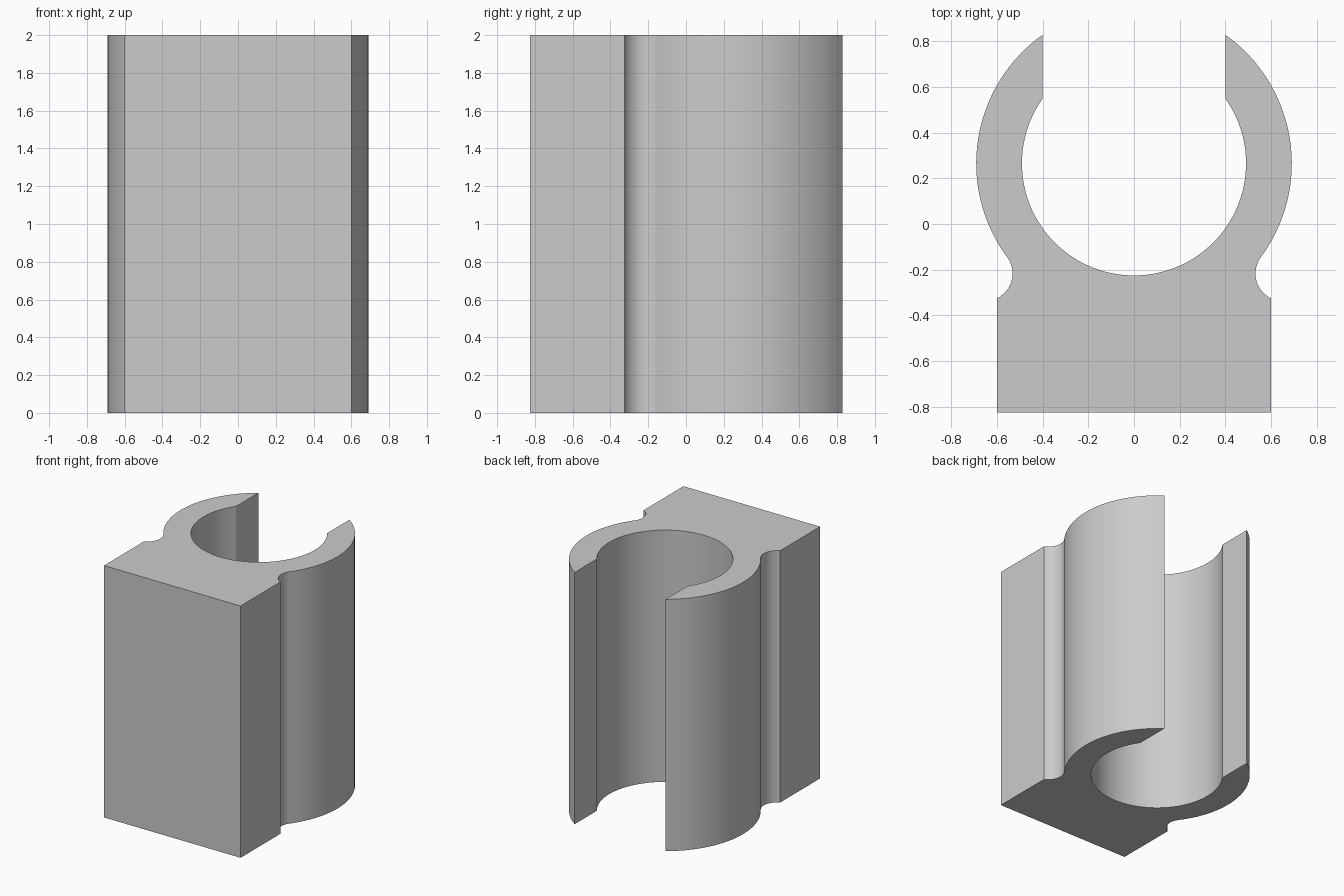
import bpy
import bmesh
from math import acos, cos, sin, radians, pi

cube = bpy.data.objects.get("Cube")
if cube:
    bpy.data.objects.remove(cube, do_unlink=True)

HEIGHT = 2.0
RING_Y, OUTER, INNER = 0.265, 0.69, 0.49   # clip ring
GAP = 0.40                                 # half width of the opening
BASE_X, BACK, SHOULDER = 0.60, -0.825, -0.325
NECK_R, NECK_ANGLE = 0.12, radians(-36.5)  # rounded neck, tangent to the ring


def arc(cx, cy, r, start, end, steps):
    return [(cx + r * cos(start + (end - start) * i / steps),
             cy + r * sin(start + (end - start) * i / steps))
            for i in range(steps + 1)]


# Half of the cross-section: block side, neck, outer arm, inner bore
reach = OUTER + NECK_R
neck = arc(reach * cos(NECK_ANGLE), RING_Y + reach * sin(NECK_ANGLE), NECK_R,
           radians(245), NECK_ANGLE + pi, 16)
neck[0] = (BASE_X, SHOULDER)
outer = arc(0, RING_Y, OUTER, NECK_ANGLE, acos(GAP / OUTER), 32)
inner = arc(0, RING_Y, INNER, acos(GAP / INNER), -pi / 2, 40)
half = [(BASE_X, BACK)] + neck + outer[1:] + inner
outline = half + [(-x, y) for x, y in reversed(half[:-1])]

# Extrude the mirrored outline to full height
bm = bmesh.new()
face = bm.faces.new([bm.verts.new((x, y, 0)) for x, y in outline])
result = bmesh.ops.extrude_face_region(bm, geom=[face], use_keep_orig=True)
top = [v for v in result["geom"] if isinstance(v, bmesh.types.BMVert)]
bmesh.ops.translate(bm, verts=top, vec=(0, 0, HEIGHT))
bmesh.ops.recalc_face_normals(bm, faces=bm.faces)
mesh = bpy.data.meshes.new("clip_block")
bm.to_mesh(mesh)
bm.free()

grey = bpy.data.materials.new("light_grey")
grey.use_nodes = True
colour = (0.6, 0.6, 0.6, 1)
grey.diffuse_color = colour
grey.node_tree.nodes["Principled BSDF"].inputs["Base Color"].default_value = colour
mesh.materials.append(grey)

clip = bpy.data.objects.new("clip_block", mesh)
bpy.context.collection.objects.link(clip)
bpy.ops.object.select_all(action="DESELECT")
clip.select_set(True)
bpy.context.view_layer.objects.active = clip
bpy.ops.object.shade_smooth_by_angle(angle=radians(30))
